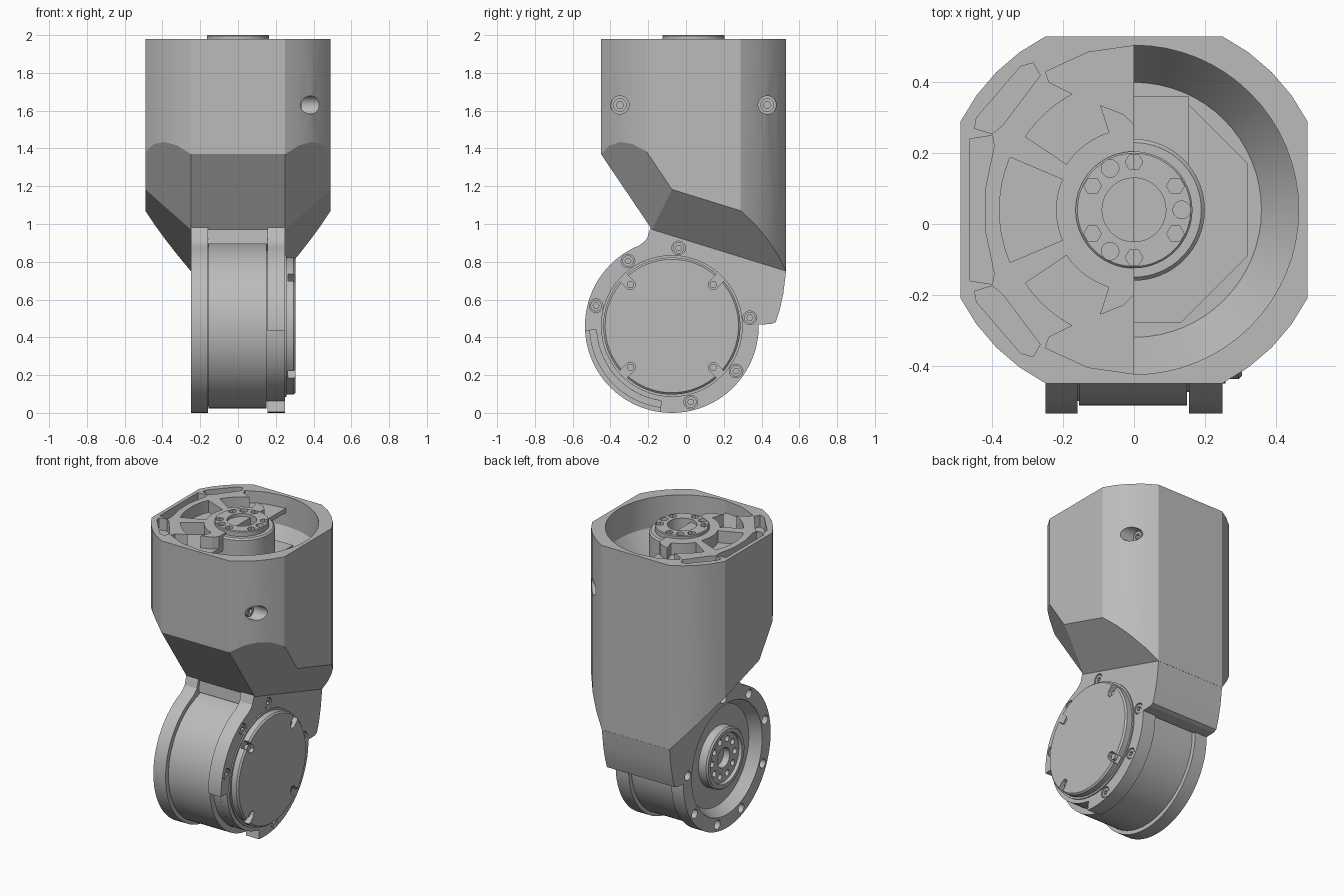
import bpy, bmesh, math
from math import sin, cos, radians
from mathutils import Vector

if "Cube" in bpy.data.objects:
    bpy.data.objects.remove(bpy.data.objects["Cube"], do_unlink=True)

grey = bpy.data.materials.new("machined_grey")
grey.use_nodes = True
grey.diffuse_color = (0.5, 0.5, 0.5, 1)
grey.node_tree.nodes["Principled BSDF"].inputs["Base Color"].default_value = (0.5, 0.5, 0.5, 1)

TOP = (0, 0.04)         # axis of the upper housing (x, y)
JOINT = (-0.075, 0.46)  # axis of the lower joint (y, z)


def arc(c, r, a0, a1, n=24):
    steps = [radians(a0 + (a1 - a0) * i / n) for i in range(n + 1)]
    return [(c[0] + r * cos(t), c[1] + r * sin(t)) for t in steps]


def circle(c, r, n=64):
    return arc(c, r, 0, 360, n)[:-1]


def sector(c, r0, r1, a0, a1):
    return arc(c, r1, a0, a1, 12) + arc(c, r0, a1, a0, 12)


def finish(name, bm):
    bmesh.ops.recalc_face_normals(bm, faces=bm.faces)
    me = bpy.data.meshes.new(name)
    bm.to_mesh(me)
    bm.free()
    me.materials.append(grey)
    ob = bpy.data.objects.new(name, me)
    bpy.context.collection.objects.link(ob)
    return ob


def loft(name, axis, sections):
    """Join equal-length outlines placed at positions along x or z."""
    bm = bmesh.new()
    rings = []
    for d, pts in sections:
        rings.append([bm.verts.new((d, u, v) if axis == "x" else (u, v, d)) for u, v in pts])
    for a, b in zip(rings, rings[1:]):
        for i in range(len(a)):
            j = (i + 1) % len(a)
            bm.faces.new((a[i], a[j], b[j], b[i]))
    bm.faces.new(rings[0])
    bm.faces.new(rings[-1])
    return finish(name, bm)


def prism(name, axis, pts, a, b):
    return loft(name, axis, [(a, pts), (b, pts)])


def lathe(name, axis, c, profile, n=64):
    return loft(name, axis, [(d, circle(c, r, n)) for d, r in profile])


def cut(target, *cutters):
    for c in cutters:
        c.hide_render = True
        mod = target.modifiers.new("cut", "BOOLEAN")
        mod.operation, mod.solver, mod.object = "DIFFERENCE", "EXACT", c
        bpy.context.view_layer.objects.active = target
        bpy.ops.object.modifier_apply(modifier=mod.name)
        bpy.data.objects.remove(c, do_unlink=True)


# Upper housing: eight-sided block trimmed by sloping planes below
outline = []
for q in range(4):
    outline += arc(TOP, 0.55, 27 + 90 * q, 63 + 90 * q, 4)
housing = prism("housing", "z", outline, 0.4, 1.98)
bm = bmesh.new()
bm.from_mesh(housing.data)
# each plane: point on it, slope along x, slope along y
slopes = [((0, -0.45, 1.37), 0, -1.48)]
for s in (-1, 1):
    slopes += [((0.25 * s, -0.45, 1.37), 1.54 * s, -1.48),
               ((0.25 * s, 0, 0.915), 1.02 * s, -0.31)]
slopes.append(((0, 0, 0.915), 0, -0.31))
for co, gx, gy in slopes:
    bmesh.ops.bisect_plane(bm, geom=bm.verts[:] + bm.edges[:] + bm.faces[:], dist=1e-5,
                           plane_co=co, plane_no=Vector((-gx, -gy, 1)), clear_inner=True)
    bmesh.ops.holes_fill(bm, edges=[e for e in bm.edges if e.is_boundary])
bmesh.ops.remove_doubles(bm, verts=bm.verts, dist=1e-4)
bmesh.ops.recalc_face_normals(bm, faces=bm.faces)
bm.to_mesh(housing.data)
bm.free()

# Interior: open half at the top, full bowl and eight-sided well below
cut(housing,
    lathe("bowl_cutter", "z", TOP, [(1.62, 0.36), (1.78, 0.465), (1.87, 0.465)]),
    prism("half_cutter", "z", arc(TOP, 0.465, -90, 90, 32), 1.8, 2.1),
    prism("well_cutter", "z", arc(TOP, 0.345, 22.5, 337.5, 7), 1.35, 1.7))


# Pockets in the covered half, mirrored front to back
def flip(pts):
    return [(x, 2 * TOP[1] - y) for x, y in pts]


diagonal = [(-0.45, 0.27), (-0.445, 0.3), (-0.32, 0.445), (-0.285, 0.455), (-0.265, 0.42),
            (-0.37, 0.28), (-0.4, 0.255)]
window = [(-0.25, 0.43), (-0.13, 0.485), (0.01, 0.505), (0.01, 0.27), (-0.03, 0.31),
          (-0.12, 0.345), (-0.14, 0.35), (-0.24, 0.4)]
strip = [(-0.465, -0.16), (-0.465, 0.24), (-0.4, 0.25), (-0.395, 0.22), (-0.42, 0.1),
         (-0.42, -0.02), (-0.395, -0.14), (-0.4, -0.17)]
lobe = sector(TOP, 0.23, 0.37, 108, 146)
pockets = [strip, sector(TOP, 0.22, 0.38, 157, 203)]
for p in (diagonal, window, lobe):
    pockets += [p, flip(p)]
cut(housing, *[prism("pocket_cutter", "z", p, 1.9, 2.1) for p in pockets])

# Side screw holes on the left corners
for y in (-0.35, 0.43):
    cut(housing, lathe("hole_cutter", "x", (y, 1.63), [(0.31, 0.048), (0.6, 0.048)], 32))
    screw = lathe("side_screw", "x", (y, 1.63), [(0.3, 0.036), (0.335, 0.036)], 24)
    cut(screw, lathe("hex_cutter", "x", (y, 1.63), [(0.32, 0.02), (0.4, 0.02)], 6))

# Output hub in the housing
hub = lathe("top_hub", "z", TOP, [(1.3, 0.2), (1.955, 0.2), (1.965, 0.19), (1.965, 0.165),
                                  (1.995, 0.165), (2.0, 0.16)])
cut(hub, lathe("bore_cutter", "z", TOP, [(1.75, 0.09), (2.1, 0.09)], 48))
for a in range(0, 360, 30):
    if a not in (60, 180, 300):
        c = arc(TOP, 0.135, a, a, 1)[0]
        cut(hub, lathe("bolt_cutter", "z", c, [(1.96, 0.025), (2.1, 0.025)], 6 if a % 120 else 20))
prism("hub_block", "z", [(0, 0.1), (0.155, 0.1), (0.155, 0.36), (0, 0.36)], 1.3, 1.75)

# Fork arms that hold the joint
neck = [(-0.18, 1.0), (-0.195, 0.96), (-0.205, 0.925), (-0.225, 0.903)]
heel = [(0.45, 0.47), (0.475, 0.48), (0.495, 0.54), (0.515, 0.63), (0.53, 0.75)]
side = neck + arc(JOINT, 0.46, 112, 361, 72) + heel
right_arm = prism("right_arm", "x", side, -0.25, -0.16)
left_arm = prism("left_arm", "x", side, 0.155, 0.25)
prism("back_skirt", "x", arc(JOINT, 0.447, 104, 1, 32) + heel + [(-0.175, 0.99)], -0.17, 0.165)
cut(left_arm, prism("gap_cutter", "x", sector(JOINT, 0.4, 0.6, 183, 262), 0.1, 0.3))
cut(right_arm, lathe("dish_cutter", "x", JOINT, [(-0.3, 0.375), (-0.24, 0.37), (-0.18, 0.33)]))

# Bolts around both arms
for a in (165, 124, 85, 6, 325, 284, 249, 205):
    c = arc(JOINT, 0.415, a, a, 1)[0]
    cut(right_arm, lathe("bolt_cutter", "x", c, [(-0.3, 0.03), (-0.19, 0.03)], 20))
    if a not in (249, 205):
        cut(left_arm, lathe("bolt_cutter", "x", c, [(0.225, 0.036), (0.3, 0.036)], 24))
        bolt = lathe("arm_bolt", "x", c, [(0.2, 0.03), (0.246, 0.03)], 24)
        cut(bolt, lathe("hex_cutter", "x", c, [(0.23, 0.016), (0.3, 0.016)], 6))

# Motor drum between the arms
lathe("motor_drum", "x", JOINT, [(-0.175, 0.425), (-0.155, 0.425), (-0.155, 0.437),
                                 (0.15, 0.437), (0.15, 0.4), (0.2, 0.4)], 96)

# Output flange in the dish
flange = lathe("joint_flange", "x", JOINT, [(-0.15, 0.2), (-0.235, 0.2), (-0.245, 0.19),
                                            (-0.245, 0.165), (-0.225, 0.16)])
cut(flange, lathe("bore_cutter", "x", JOINT, [(-0.3, 0.065), (-0.17, 0.065)], 32))
for a in range(0, 360, 36):
    c = arc(JOINT, 0.12, a, a, 1)[0]
    cut(flange, lathe("bolt_cutter", "x", c, [(-0.3, 0.02), (-0.2, 0.02)], 16))

# Round end cover with four notched screws
cover = lathe("end_cover", "x", JOINT, [(0.2, 0.375), (0.258, 0.375), (0.258, 0.363),
                                        (0.295, 0.363), (0.305, 0.353)], 96)
for a in (45, 135, 225, 315):
    t = radians(a)
    pts = []
    for r, w in ((0.4, -0.026), (0.4, 0.026), (0.305, 0.026), (0.285, 0.013),
                 (0.285, -0.013), (0.305, -0.026)):
        pts.append((JOINT[0] + r * cos(t) - w * sin(t), JOINT[1] + r * sin(t) + w * cos(t)))
    cut(cover, prism("notch_cutter", "x", pts, 0.265, 0.4))
    lathe("cover_screw", "x", arc(JOINT, 0.31, a, a, 1)[0], [(0.25, 0.019), (0.285, 0.019)], 16)

# Smooth the round faces and keep hard edges
bpy.ops.object.select_all(action="DESELECT")
for ob in bpy.context.collection.objects:
    if ob.type == "MESH":
        ob.select_set(True)
        bpy.context.view_layer.objects.active = ob
bpy.ops.object.shade_smooth_by_angle(angle=radians(20))
